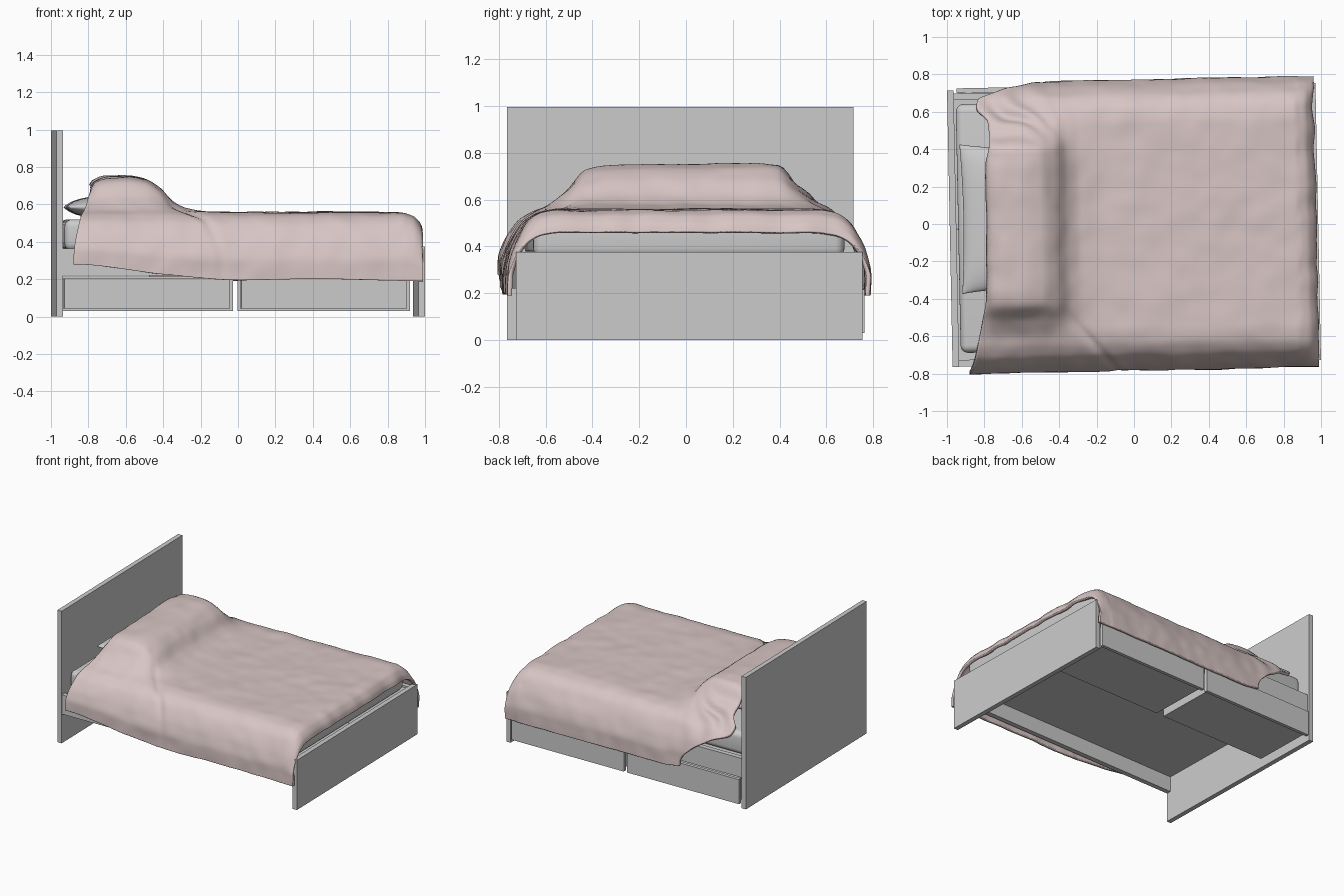
import bpy, bmesh, math
from mathutils import Matrix, Vector, noise

if "Cube" in bpy.data.objects:
    bpy.data.objects.remove(bpy.data.objects["Cube"])

TURN = Matrix.Translation((0, -0.006, 0)) @ Matrix.Rotation(math.radians(1.15), 4, 'Z')


def finish(name, bm, smooth=False):
    bmesh.ops.recalc_face_normals(bm, faces=bm.faces)
    bm.transform(TURN)          # the whole bed stands slightly turned
    me = bpy.data.meshes.new(name)
    bm.to_mesh(me)
    bm.free()
    ob = bpy.data.objects.new(name, me)
    bpy.context.collection.objects.link(ob)
    if smooth:
        for p in me.polygons:
            p.use_smooth = True
    return ob


def box(name, x0, x1, y0, y1, z0, z1, bevel=0):
    bm = bmesh.new()
    m = Matrix.Translation(((x0 + x1) / 2, (y0 + y1) / 2, (z0 + z1) / 2)) @ \
        Matrix.Diagonal((x1 - x0, y1 - y0, z1 - z0, 1))
    bmesh.ops.create_cube(bm, size=1, matrix=m)
    if bevel:
        bmesh.ops.bevel(bm, geom=bm.edges[:], offset=bevel, segments=5, profile=0.5, affect='EDGES')
    return finish(name, bm, bevel > 0)


def curve(pts, t):
    """Smooth interpolation through (t, value) points."""
    if t <= pts[0][0]:
        return pts[0][1]
    if t >= pts[-1][0]:
        return pts[-1][1]

    def slope(i):
        if i == 0 or i == len(pts) - 1:
            return 0
        a = (pts[i][1] - pts[i-1][1]) / (pts[i][0] - pts[i-1][0])
        b = (pts[i+1][1] - pts[i][1]) / (pts[i+1][0] - pts[i][0])
        return 0 if a * b <= 0 else 2 * a * b / (a + b)
    i = max(k for k in range(len(pts) - 1) if pts[k][0] <= t)
    h = pts[i+1][0] - pts[i][0]
    f = (t - pts[i][0]) / h
    return ((2*f**3 - 3*f*f + 1) * pts[i][1] + (f**3 - 2*f*f + f) * h * slope(i)
            + (3*f*f - 2*f**3) * pts[i+1][1] + (f**3 - f*f) * h * slope(i + 1))


# Frame
box("headboard", -0.985, -0.95, -0.74, 0.74, 0, 0.995)
box("footboard", 0.95, 0.985, -0.74, 0.74, 0, 0.375)
for side, y in (("front", -0.72), ("back", 0.705)):
    box(side + "_rail", -0.95, 0.95, y - 0.018, y + 0.018, 0.22, 0.365)
for side, y0, y1 in (("front", -0.702, -0.002), ("back", 0.002, 0.687)):
    box(side + "_base_panel", -0.95, 0.95, y0, y1, 0.335, 0.352)

# Drawers on the back side: front board plus an open box
for tag, x0, x1 in (("head", -0.935, -0.013), ("foot", 0.013, 0.935)):
    box(tag + "_drawer_front", x0, x1, 0.725, 0.75, 0.03, 0.215)
    a, b = x0 + 0.012, x1 - 0.025
    box(tag + "_drawer_bottom", a, b, 0.27, 0.725, 0.045, 0.057)
    box(tag + "_drawer_inner_wall", a, b, 0.27, 0.285, 0.057, 0.205)
    box(tag + "_drawer_left_wall", a, a + 0.015, 0.285, 0.725, 0.057, 0.205)
    box(tag + "_drawer_right_wall", b - 0.015, b, 0.285, 0.725, 0.057, 0.205)

# Mattress
box("mattress", -0.94, 0.93, -0.665, 0.665, 0.352, 0.52, 0.04)


# Pillow
def pillow(name, cx, cy, cz, hx, hy, hz):
    bm = bmesh.new()
    n = 32
    for sign in (1, -1):
        rows = []
        for i in range(n + 1):
            u = math.sin(math.pi * (i / n - 0.5))
            row = []
            for j in range(n + 1):
                v = math.sin(math.pi * (j / n - 0.5))
                t = max(0, (1 - u * u) * (1 - v ** 4)) ** 0.5
                row.append(bm.verts.new((cx + hx * u * (0.94 + 0.06 * v * v),
                                         cy + hy * v * (0.95 + 0.05 * u * u),
                                         cz + sign * hz * t)))
            rows.append(row)
        for i in range(n):
            for j in range(n):
                bm.faces.new((rows[i][j], rows[i+1][j], rows[i+1][j+1], rows[i][j+1]))
    bmesh.ops.remove_doubles(bm, verts=bm.verts, dist=0.0005)
    return finish(name, bm, True)


pillow("pillow", -0.69, 0.05, 0.585, 0.235, 0.40, 0.062)

# Duvet: cross-section swept along the bed, raised over the pillow
SECTION = [(0, 0.557), (0.54, 0.557), (0.62, 0.545), (0.68, 0.51), (0.72, 0.455),
           (0.757, 0.375), (0.778, 0.28), (0.778, 0.19)]
ARC = [0]
for p, q in zip(SECTION, SECTION[1:]):
    ARC.append(ARC[-1] + math.dist(p, q))
SEC_Y = [(a, p[0]) for a, p in zip(ARC, SECTION)]
SEC_Z = [(a, p[1]) for a, p in zip(ARC, SECTION)]
HEAD_EDGE = [(-1.0, -0.895), (-0.7, -0.86), (-0.5, -0.82), (-0.4, -0.80), (-0.3, -0.795),
             (0.38, -0.785), (0.46, -0.765), (0.56, -0.77), (0.65, -0.83), (0.71, -0.82),
             (0.80, -0.68), (0.90, -0.54), (1.0, -0.46)]
BUMP_X = [(-0.81, 0.12), (-0.77, 0.17), (-0.7, 0.195), (-0.6, 0.2), (-0.5, 0.185),
          (-0.42, 0.135), (-0.35, 0.055), (-0.28, 0.018), (-0.15, 0)]
BUMP_Y = [(-0.68, 0), (-0.60, 0.06), (-0.5, 0.38), (-0.41, 0.85), (-0.32, 0.95),
          (0.3, 1.0), (0.41, 0.94), (0.5, 0.5), (0.58, 0.15), (0.68, 0)]
HEM = [(-0.9, 0.09), (-0.4, 0.035), (0, 0.005), (0.4, 0.012), (1, 0)]
FOOT_DROP = [(0.86, 0), (0.93, 0.02), (0.965, 0.05), (1.03, 0.095)]
FOOT_X = [(0.0, 0.0), (0.90, 0.90), (0.95, 0.945), (0.985, 0.967), (1.03, 0.975)]


def duvet_point(u, s):
    xh = curve(HEAD_EDGE, s)
    t = xh + (1.03 - xh) * u
    x = t if t < 0.9 else curve(FOOT_X, t)
    a = abs(s)
    y = math.copysign(curve(SEC_Y, a), s)
    z = curve(SEC_Z, a)
    low = (0.557 - z) / 0.367
    if s < 0:
        z += curve(HEM, x) * low
    else:                                   # back hem is tugged up near the head
        z += max(0, -0.35 - x) * 0.15 * low
    z += curve(BUMP_X, x) * curve(BUMP_Y, y)
    z -= curve(FOOT_DROP, t) * (1 - low)
    return Vector((x, y, z))


def wrinkle(p):
    d = 0.007 * noise.noise(p * 4.5) + 0.004 * noise.noise(p * 10)
    # gathered folds at the back head corner
    w = math.exp(-((p.x + 0.68) / 0.17) ** 2 - ((p.y - 0.6) / 0.14) ** 2)
    ang = math.atan2(p.y - 0.35, p.x + 0.25)
    d += w * 0.016 * math.sin(ang * 24 + 3 * noise.noise(p * 5))
    # crease running off the front pillow corner
    if p.y < -0.3:
        c = (p.x + 0.38) - 0.85 * (-0.45 - p.y)
        fade = math.exp(-((p.y + 0.6) / 0.17) ** 2)
        d -= 0.013 * fade * math.exp(-(c / 0.025) ** 2)
    # wavy foot edge
    if p.x > 0.88:
        d += 0.008 * noise.noise(Vector((p.y * 9, p.z * 3, 2)))
    return d


NU, NS = 130, 130
bm = bmesh.new()
grid = [[bm.verts.new(duvet_point(i / NU, ARC[-1] * (2 * j / NS - 1))) for j in range(NS + 1)]
        for i in range(NU + 1)]
for i in range(NU):
    for j in range(NS):
        bm.faces.new((grid[i][j], grid[i+1][j], grid[i+1][j+1], grid[i][j+1]))
bm.normal_update()
moves = [(v, v.normal.copy() * wrinkle(v.co)) for v in bm.verts]
for v, m in moves:
    v.co += m
duvet = finish("duvet", bm, True)
if duvet.data.polygons[NS * NU // 2 + NS // 2].normal.z < 0:
    duvet.data.flip_normals()
sol = duvet.modifiers.new("thickness", 'SOLIDIFY')
sol.thickness = 0.02
sol.offset = -1
mat = bpy.data.materials.new("pale_pink_fabric")
mat.diffuse_color = (0.68, 0.56, 0.55, 1)
mat.use_nodes = True
mat.node_tree.nodes["Principled BSDF"].inputs["Base Color"].default_value = mat.diffuse_color
duvet.data.materials.append(mat)
